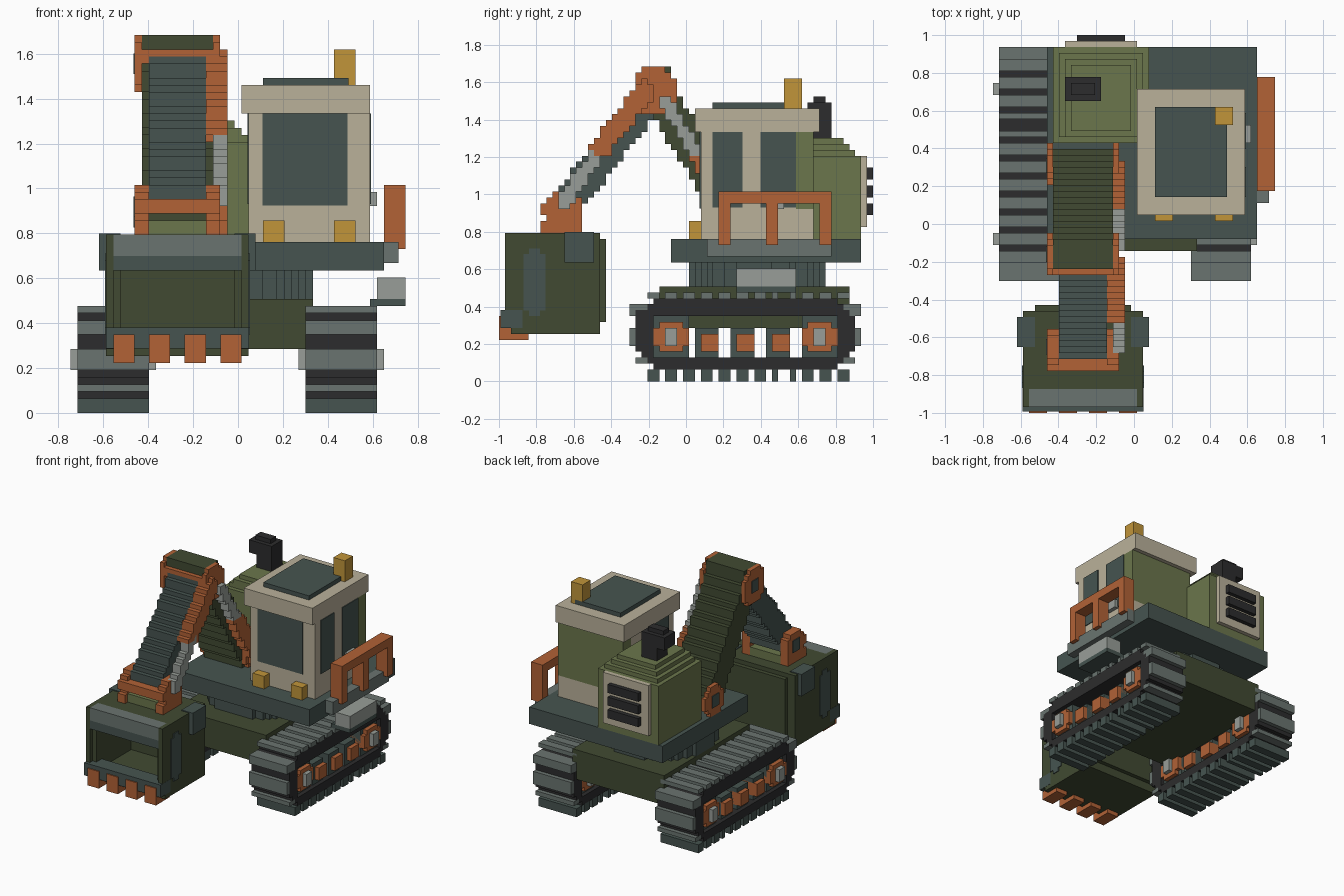
import bpy, bmesh, math

if "Cube" in bpy.data.objects:
    bpy.data.objects.remove(bpy.data.objects["Cube"], do_unlink=True)

V = 2 / 63            # block size
XO = -47 * V / 2      # grid origin in x


def lin(c):
    c /= 255
    return c / 12.92 if c <= 0.04045 else ((c + 0.055) / 1.055) ** 2.4


def material(name, *rgb):
    m = bpy.data.materials.new(name)
    m.use_nodes = True
    col = [lin(c) for c in rgb] + [1]
    m.diffuse_color = col
    bsdf = m.node_tree.nodes["Principled BSDF"]
    bsdf.inputs["Base Color"].default_value = col
    bsdf.inputs["Roughness"].default_value = 0.8
    return m


ORANGE = material("orange", 178, 98, 54)
BEIGE = material("beige", 186, 177, 154)
DARK = material("dark green", 65, 74, 50)
OLIVE = material("olive green", 107, 118, 76)
SLATE = material("slate", 70, 84, 80)
GRAY = material("gray", 106, 116, 112)
LIGHT = material("light gray", 152, 158, 152)
BLACK = material("black", 44, 44, 45)
YELLOW = material("yellow", 193, 149, 58)


def snap(v, o=0.0):
    return o + round((v - o) / V) * V


def part(name, mat, boxes, grid=True):
    """Join axis-aligned boxes (x0, x1, y0, y1, z0, z1) into one object."""
    bm = bmesh.new()
    for b in boxes:
        if grid:
            b = [snap(b[0], XO), snap(b[1], XO), snap(b[2], -1), snap(b[3], -1),
                 snap(b[4]), snap(b[5])]
        vs = bmesh.ops.create_cube(bm, size=1)["verts"]
        for v in vs:
            for i in range(3):
                v.co[i] = b[2 * i] if v.co[i] < 0 else b[2 * i + 1]
    me = bpy.data.meshes.new(name)
    bm.to_mesh(me)
    bm.free()
    me.materials.append(mat)
    ob = bpy.data.objects.new(name, me)
    bpy.context.collection.objects.link(ob)
    return ob


def span(poly, z):
    """Range of y where a convex side profile crosses height z."""
    ys = []
    for (ya, za), (yb, zb) in zip(poly, poly[1:] + poly[:1]):
        if (za <= z) != (zb <= z):
            ys.append(ya + (yb - ya) * (z - za) / (zb - za))
    return (min(ys), max(ys)) if ys else None


def stepped(poly, x0, x1, hole=None):
    """Layers of blocks filling a convex side profile, with an optional hole."""
    out = []
    for k in range(60):
        z = (k + 0.5) * V
        s = span(poly, z)
        if not s:
            continue
        h = span(hole, z) if hole else None
        for a, b in ([(s[0], h[0]), (h[1], s[1])] if h else [s]):
            if snap(b, -1) > snap(a, -1):
                out.append((x0, x1, a, b, k * V, (k + 1) * V))
    return out


def beam(a, b, w):
    """Slanted rectangle around the line from a to b."""
    d = math.hypot(b[0] - a[0], b[1] - a[1])
    ny, nz = -(b[1] - a[1]) / d * w, (b[0] - a[0]) / d * w
    return [(a[0] + ny, a[1] + nz), (b[0] + ny, b[1] + nz),
            (b[0] - ny, b[1] - nz), (a[0] - ny, a[1] - nz)]


def octagon(y, z, r):
    return [(y + r * math.cos(math.pi * (i + .5) / 4), z + r * math.sin(math.pi * (i + .5) / 4))
            for i in range(8)]


# Tracks
outer = [(-.27, .16), (-.17, .06), (.80, .06), (.90, .16), (.90, .35), (.80, .445), (-.17, .445), (-.27, .35)]
inner = [(-.19, .13), (.82, .13), (.82, .35), (-.19, .35)]
for side, dx in (("left", 0), ("right", -32 * V)):
    a, b = .302 + dx, .619 + dx
    part(side + "_belt", BLACK, stepped(outer, a, b, inner))
    pads = [-.19 + .0925 * i for i in range(12)]
    part(side + "_lower_treads", SLATE, [(a, b, y - .01, y + .05, 0, .064) for y in pads])
    part(side + "_upper_treads", GRAY, [(a, b, y - .01, y + .05, .445, .476) for y in pads]
         + [(a, b, y, y + .032, z, z + w) for y in (-.301, .90) for z, w in ((.19, .1), (.35, .064))]
         + [(a, b, y, y + .064, z, z + .05) for y in (-.27, .84) for z in (.08, .36)])
    part(side + "_wheels", SLATE, [(a + V, b - V, y - .1, y + .1, .127, .35) for y in (-.08, .71)]
         + [(a + V, b - V, y - .064, y + .064, .127, .286) for y in (.125, .315, .50)])
    part(side + "_hubs", ORANGE, [(a, b, y - .06, y + .06, .16, .318) for y in (-.08, .71)]
         + [(a, b, y - .095, y + .095, .19, .286) for y in (-.08, .71)]
         + [(a, b, y - .047, y + .047, .16, .255) for y in (.125, .315, .50)])
    part(side + "_axles", LIGHT, [(a - V, b + V, y - .032, y + .032, .19, .286) for y in (-.08, .71)])

# Undercarriage and turntable
part("chassis", DARK, [(-.43, .334, -.14, .87, .286, .508)])
ring = []
for j in range(63):
    y = -1 + (j + .5) * V
    if abs(y - .375) < .375:
        r = math.sqrt(.38 ** 2 - (y - .375) ** 2)
        ring.append((-.05 - r, -.05 + r, y - V / 2, y + V / 2, .508, .64))
part("turntable", SLATE, ring)
part("platform", SLATE, [(-.46, .65, -.08, .937, .635, .762)])
part("step_bracket", SLATE, [(.587, .746, .27, .60, .476, .508)])
part("side_step", LIGHT, [(.619, .746, .27, .60, .508, .603)])
part("side_shelf", GRAY, [(.65, .714, .12, .78, .667, .762)])
part("hand_rail", ORANGE, [(.65, .746, y, y + .064, .735, .953) for y in (.175, .43, .71)]
     + [(.65, .746, .175, .775, .953, 1.016)])

# Cab
part("cab_body", BEIGE, [(.047, .587, .08, .60, .762, 1.334), (.047, .587, .60, .69, .762, .93)])
part("cab_back", OLIVE, [(.047, .587, .60, .69, .93, 1.334)])
part("cab_roof", BEIGE, [(.015, .587, .047, .72, 1.334, 1.46)])
part("roof_hatch", SLATE, [(.11, .49, .15, .625, 1.46, 1.492)])
cy, cx0, cx1 = snap(.08, -1), snap(.047, XO), snap(.587, XO)
part("cab_windows", SLATE, [(.11, .487, cy - .006, cy, .925, 1.333),
                            (cx1, cx1 + .006, .143, .302, .93, 1.333),
                            (cx1, cx1 + .006, .397, .588, .93, 1.333),
                            (cx0 - .006, cx0, .143, .36, .93, 1.333)], grid=False)
part("door_handle", LIGHT, [(.587, .619, .44, .535, .92, .985)])
part("headlights", YELLOW, [(x, x + .095, .015, .08, .762, .857) for x in (.11, .425)])
part("beacon", YELLOW, [(.425, .52, .53, .625, 1.46, 1.62)])

# Engine housing, exhaust and rear grille
part("engine_housing", OLIVE, [(-.43 + i * V, .079 - i * V, .43 + i * V / 2, .937 - i * V, .762, z)
                               for i, z in enumerate((1.206, 1.24, 1.27, 1.302))])
part("exhaust", BLACK, [(-.31, -.18, .66, .77, 1.29, 1.43), (-.37, -.18, .66, .77, 1.40, 1.49),
                        (-.34, -.21, .68, .74, 1.49, 1.524)])
part("grille_plate", BEIGE, [(-.37, .015, .937, .968, .825, 1.206)])
part("grille_slats", BLACK, [(-.305, -.05, .968, 1, z, z + .064) for z in (.889, .984, 1.08)])

# Boom, stick and their rams
part("boom", DARK, stepped(beam((.31, .79), (-.15, 1.55), .09), -.43, -.11)
     + [(-.43, -.11, -.235, -.08, 1.55, 1.68)])
part("stick", SLATE, stepped(beam((-.19, 1.53), (-.66, .92), .085), -.397, -.143))
part("boom_ram", ORANGE, stepped(beam((.31, .82), (.06, 1.22), .055), -.143, -.048))
part("boom_ram_rod", LIGHT, stepped(beam((.08, 1.19), (-.13, 1.52), .035), -.111, -.048))
part("stick_ram", ORANGE, stepped(beam((-.19, 1.59), (-.48, 1.22), .055), -.143, -.048))
part("stick_ram_rod", LIGHT, stepped(beam((-.44, 1.27), (-.67, .93), .038), -.111, -.048))

# Pivot cheeks
elbow, base, wrist = octagon(-.16, 1.555, .135), octagon(.31, .87, .115), octagon(-.65, .92, .105)
part("elbow_cheeks", ORANGE, stepped(elbow, -.46, -.43) + stepped(elbow, -.111, -.079)
     + [(-.43, -.111, -.27, -.235, 1.556, 1.62)])
part("boom_base_cheeks", ORANGE, stepped(base, -.46, -.43) + stepped(base, -.111, -.079))
part("wrist_cheeks", ORANGE, stepped(wrist, -.46, -.397) + stepped(wrist, -.143, -.079)
     + [(x, x + .064, -.77, -.57, .794, .86) for x in (-.46, -.143)]
     + [(-.46, -.079, -.77, -.70, .889, .953)])
px = snap(-.46, XO)
part("pivot_pins", SLATE, [(px - .006, px, y - .04, y + .04, z - .045, z + .045)
                           for y, z in ((-.16, 1.555), (.31, .87), (-.65, .92))], grid=False)
part("bucket_mount", OLIVE, [(-.397, -.143, -.74, -.57, .78, .857)])

# Bucket
part("bucket_shell", DARK, [
    (-.587, -.555, -.968, -.46, .286, .794), (.015, .047, -.968, -.46, .286, .794),
    (-.555, -.524, -.937, -.46, .286, .70), (-.016, .015, -.937, -.46, .286, .70),
    (-.555, .015, -.873, -.46, .73, .794), (-.555, .015, -.524, -.46, .286, .73),
    (-.587, .047, -.937, -.46, .254, .318), (-.524, -.016, -.46, -.43, .318, .762)])
part("bucket_top_lip", GRAY, [(-.555, .015, -.968, -.873, .70, .794)])
part("bucket_lip_trim", SLATE, [(-.555, .015, -.968, -.937, .64, .70)])
part("bucket_cutting_edge", SLATE, [(-.589, .049, -.992, -.873, .286, .381)], grid=False)
part("bucket_ears", SLATE, [(-.619, -.587, -.65, -.492, .635, .794), (.047, .079, -.65, -.492, .635, .794),
                            (-.619, -.524, -.65, -.492, .762, .80), (-.016, .079, -.65, -.492, .762, .80)],
     grid=False)
bl, br = snap(-.587, XO), snap(.047, XO)
part("bucket_side_panels", SLATE, [(x, x + .006, y0, y1, z0, z1) for x in (bl - .006, br)
                                   for y0, y1, z0, z1 in ((-.87, -.75, .38, .68), (-.84, -.78, .35, .71))],
     grid=False)
part("bucket_teeth", ORANGE, [(x, x + .095, -1, -.841, .2222, .35)
                              for x in (-.555, -.397, -.238, -.079)], grid=False)
